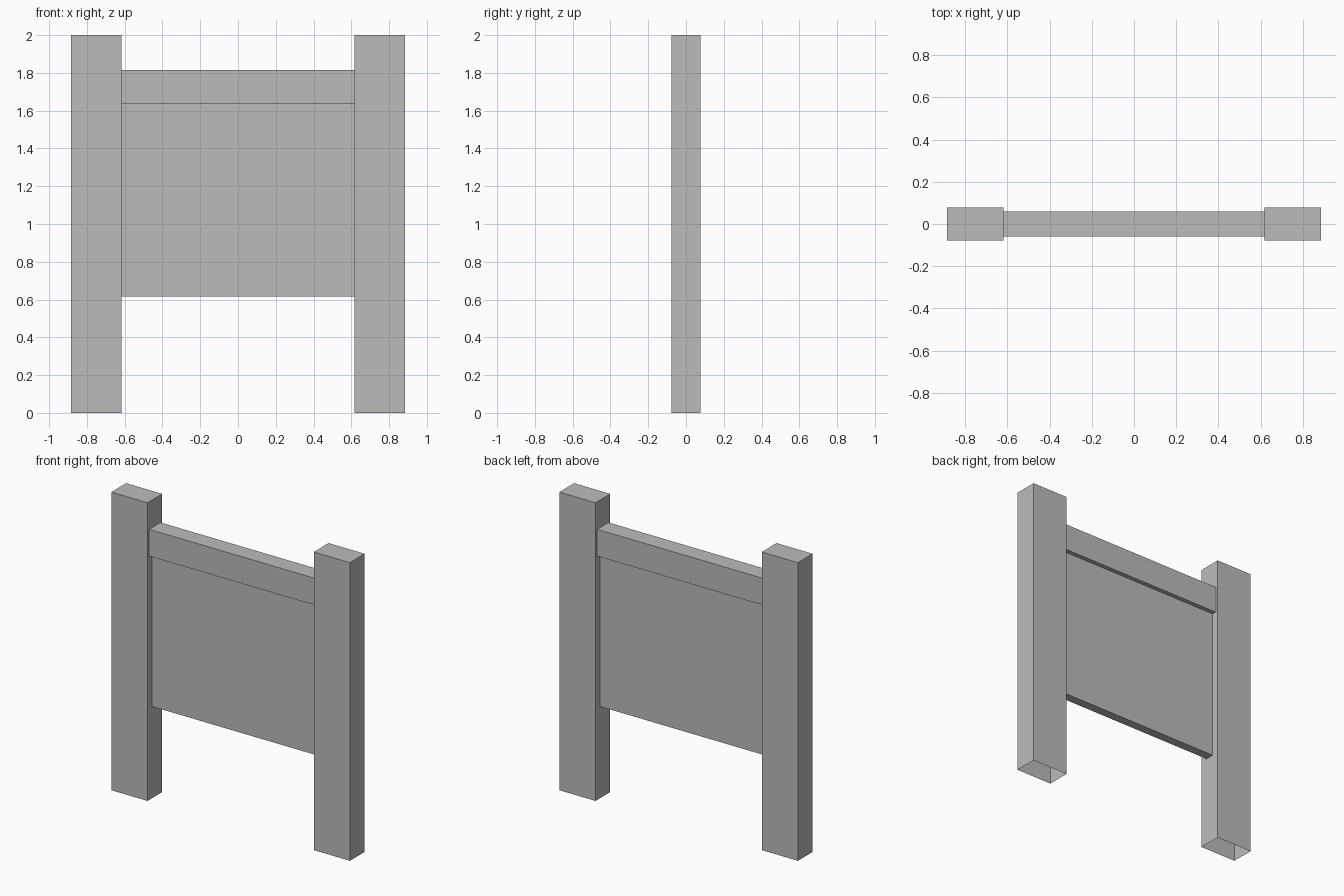
import bpy
import bmesh

cube = bpy.data.objects.get("Cube")
if cube:
    bpy.data.objects.remove(cube, do_unlink=True)

# Single plain grey for every part
grey = bpy.data.materials.new("plain grey")
grey.use_nodes = True
colour = (0.5, 0.5, 0.5, 1)
grey.diffuse_color = colour
grey.node_tree.nodes["Principled BSDF"].inputs["Base Color"].default_value = colour


def block(name, x, half_depth, z, open_bottom=False):
    """Box spanning the x and z ranges, centred in depth."""
    bm = bmesh.new()
    bmesh.ops.create_cube(bm, size=1)
    for v in bm.verts:
        v.co = (x[v.co.x > 0], half_depth if v.co.y > 0 else -half_depth, z[v.co.z > 0])
    bm.normal_update()
    if open_bottom:
        under = [f for f in bm.faces if f.normal.z < -0.5]
        bmesh.ops.delete(bm, geom=under, context="FACES_ONLY")
    mesh = bpy.data.meshes.new(name)
    bm.to_mesh(mesh)
    bm.free()
    mesh.materials.append(grey)
    obj = bpy.data.objects.new(name, mesh)
    bpy.context.collection.objects.link(obj)
    return obj


INNER, OUTER = 0.617, 0.885

# Upright posts, hollow underneath
block("left_post", (INNER, OUTER), 0.078, (0, 2), open_bottom=True)
block("right_post", (-OUTER, -INNER), 0.078, (0, 2), open_bottom=True)

# Thick top rail and the thinner board hanging below it
block("top_rail", (-INNER, INNER), 0.06, (1.635, 1.815))
block("board", (-INNER, INNER), 0.03, (0.615, 1.635))
